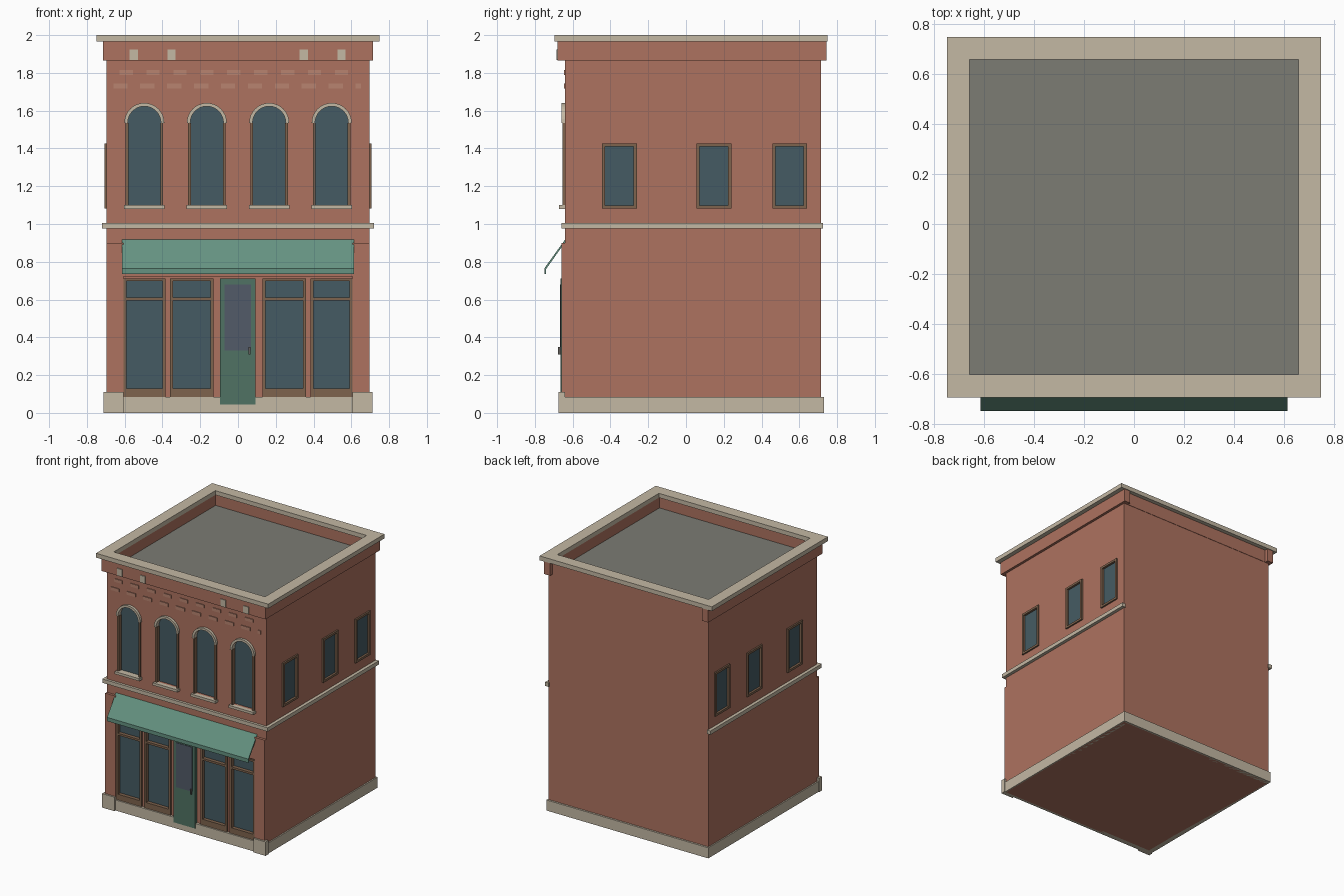
import bpy, bmesh, math

if "Cube" in bpy.data.objects:
    bpy.data.objects.remove(bpy.data.objects["Cube"])


def mat(name, r, g, b):
    m = bpy.data.materials.new(name)
    m.diffuse_color = (r, g, b, 1)
    m.use_nodes = True
    m.node_tree.nodes["Principled BSDF"].inputs["Base Color"].default_value = m.diffuse_color
    return m


BRICK = mat("brick", 0.42, 0.17, 0.115)
PALE = mat("pale_brick", 0.48, 0.23, 0.16)
STONE = mat("stone", 0.55, 0.48, 0.37)
GLASS = mat("glass", 0.06, 0.105, 0.125)
WOOD = mat("wood", 0.21, 0.125, 0.075)
GREEN = mat("door_green", 0.08, 0.17, 0.125)
CANVAS = mat("canvas", 0.13, 0.29, 0.22)
ROOF = mat("roofing", 0.2, 0.2, 0.175)
PANE = mat("door_pane", 0.085, 0.105, 0.14)
METAL = mat("metal", 0.12, 0.11, 0.1)


def make(name, material, boxes=(), prisms=()):
    """One object from boxes (x0,x1,y0,y1,z0,z1) and prisms (xz outline, y0, y1)."""
    bm = bmesh.new()
    solids = list(prisms)
    for x0, x1, y0, y1, z0, z1 in boxes:
        solids.append(([(x0, z0), (x1, z0), (x1, z1), (x0, z1)], y0, y1))
    for pts, y0, y1 in solids:
        a = [bm.verts.new((x, y0, z)) for x, z in pts]
        b = [bm.verts.new((x, y1, z)) for x, z in pts]
        bm.faces.new(a)
        bm.faces.new(b[::-1])
        for i in range(len(a)):
            j = (i + 1) % len(a)
            bm.faces.new((a[j], a[i], b[i], b[j]))
    bmesh.ops.recalc_face_normals(bm, faces=bm.faces)
    me = bpy.data.meshes.new(name)
    bm.to_mesh(me)
    bm.free()
    ob = bpy.data.objects.new(name, me)
    bpy.context.collection.objects.link(ob)
    if material:
        me.materials.append(material)
    return ob


def ring(x0, x1, y0, y1, w, z0, z1):
    """Four boxes around a rectangle, w = border width."""
    return [(x0, x1, y0, y0 + w, z0, z1), (x0, x1, y1 - w, y1, z0, z1),
            (x0, x0 + w, y0 + w, y1 - w, z0, z1), (x1 - w, x1, y0 + w, y1 - w, z0, z1)]


def arc(cx, cz, r, n=16):
    return [(cx + r * math.cos(math.pi * i / n), cz + r * math.sin(math.pi * i / n))
            for i in range(n + 1)]


FRONT, BACK, SIDE = -0.64, 0.715, 0.695
ARCH_X = (-0.496, -0.165, 0.165, 0.496)
SHOP = ((-0.605, -0.385), (-0.36, -0.13), (0.13, 0.36), (0.385, 0.605))
SIDE_Y = ((-0.445, -0.26), (0.055, 0.24), (0.458, 0.64))
Z_SPRING, R = 1.535, 0.09


def arch_outline(cx):
    return [(cx - R, 1.1), (cx + R, 1.1)] + arc(cx, Z_SPRING, R)


# brick body with window recesses
body = make("brick_body", BRICK, [(-SIDE, SIDE, FRONT, BACK, 0, 1.87)])
holes = [(a + 0.012, b - 0.012, -0.8, -0.618, 0.1, 0.7) for a, b in SHOP]
holes += [(min(s * 0.685, s * 0.8), max(s * 0.685, s * 0.8), a + 0.012, b - 0.012, 1.095, 1.415)
          for a, b in SIDE_Y for s in (-1, 1)]
cutter = make("window_cutter", None, holes, [(arch_outline(x), -0.8, -0.615) for x in ARCH_X])
cutter.hide_render = True
mod = body.modifiers.new("recesses", 'BOOLEAN')
mod.operation, mod.object, mod.solver = 'DIFFERENCE', cutter, 'EXACT'
bpy.context.view_layer.objects.active = body
bpy.ops.object.modifier_apply(modifier=mod.name)
bpy.data.objects.remove(cutter)

# stone base, corner piers and their plinths
make("stone_base", STONE, ring(-0.705, 0.705, -0.66, 0.73, 0.04, 0, 0.083))
for s, side in ((-1, "left"), (1, "right")):
    x = sorted((s * 0.605, s * SIDE))
    p = sorted((s * 0.605, s * 0.712))
    make(side + "_pier", BRICK, [(*x, -0.66, FRONT + 0.01, 0.08, 0.9)])
    make(side + "_pier_plinth", STONE, [(*p, -0.674, FRONT, 0, 0.11)])

# stone string course, on front and sides
make("string_course", STONE, [(-0.72, 0.72, -0.66, FRONT + 0.01, 0.975, 1.005)] +
     [(*sorted((s * 0.69, s * 0.72)), -0.63, 0.725, 0.975, 1.005) for s in (-1, 1)])

# frieze, parapet, coping and roof
make("frieze", BRICK, [(-0.715, 0.715, -0.68, -0.615, 1.865, 1.967),
                       (-0.67, 0.67, 0.667, 0.718, 1.865, 1.967)] +
     [(*sorted((s * 0.662, s * 0.715)), -0.615, 0.745, 1.865, 1.967) for s in (-1, 1)])
make("coping", STONE, ring(-0.75, 0.75, -0.695, 0.75, 0.091, 1.966, 2.0))
make("roof", ROOF, [(-0.665, 0.665, -0.62, 0.67, 1.86, 1.88)])
make("frieze_brackets", STONE, [(x - 0.022, x + 0.022, -0.686, -0.67, 1.868, 1.925)
                                for x in (-0.552, -0.352, 0.348, 0.548)])

# raised brick pattern under the frieze
bricks = [(-0.627 + 0.1425 * i, -0.557 + 0.1425 * i, -0.646, -0.63, 1.79, 1.815) for i in range(9)]
bricks += [(-0.66 + 0.1425 * i, min(-0.585 + 0.1425 * i, 0.65), -0.646, -0.63, 1.717, 1.743)
           for i in range(10)]
make("raised_bricks", PALE, bricks)

# arched upper windows
make("arched_glass", GLASS, prisms=[(arch_outline(x), -0.622, -0.61) for x in ARCH_X])
make("arch_trim", STONE, prisms=[(arc(x, Z_SPRING, 0.106) + arc(x, Z_SPRING, 0.088)[::-1], -0.66, -0.62)
                                 for x in ARCH_X])
make("arched_window_jambs", WOOD, [(*sorted((x + s * 0.085, x + s * 0.1)), -0.653, -0.618, 1.1, Z_SPRING)
                                   for x in ARCH_X for s in (-1, 1)])
make("arched_window_sills", STONE, [(x - 0.107, x + 0.107, -0.673, -0.615, 1.08, 1.1) for x in ARCH_X])

# side windows, framed on three positions per side
frames, panes = [], []
for s in (-1, 1):
    fx = sorted((s * 0.683, s * 0.707))
    for a, b in SIDE_Y:
        w = 0.017
        frames += [(*fx, a, a + w, 1.082, 1.427), (*fx, b - w, b, 1.082, 1.427),
                   (*fx, a + w, b - w, 1.082, 1.082 + w), (*fx, a + w, b - w, 1.427 - w, 1.427)]
        panes.append((*sorted((s * 0.68, s * 0.69)), a + w, b - w, 1.095, 1.415))
make("side_window_frames", WOOD, frames)
make("side_window_glass", GLASS, panes)

# shop windows with transom bar and kick panel
frames, panes = [], []
for a, b in SHOP:
    w, y0, y1 = 0.016, -0.653, -0.615
    frames += [(a, a + w, y0, y1, 0.085, 0.712), (b - w, b, y0, y1, 0.085, 0.712),
               (a + w, b - w, y0, y1, 0.085, 0.13), (a + w, b - w, y0, y1, 0.698, 0.712),
               (a + w, b - w, y0, y1, 0.594, 0.61)]
    panes.append((a + w, b - w, -0.625, -0.61, 0.12, 0.7))
make("shop_window_frames", WOOD, frames)
make("shop_window_glass", GLASS, panes)
make("shop_lintel", BRICK, [(-0.61, 0.61, -0.655, -0.63, 0.722, 0.885)])

# door with raised pane and handle
make("door", GREEN, [(-0.095, 0.092, -0.664, -0.63, 0.045, 0.712)])
make("door_pane", PANE, [(-0.072, 0.068, -0.668, -0.66, 0.33, 0.68)])
make("door_handle", METAL, [(0.056, 0.066, -0.678, -0.66, 0.31, 0.35)])

# sloped awning in eight panels with a short valance
profile = [(-0.64, 0.918), (-0.75, 0.765), (-0.75, 0.735), (-0.742, 0.735), (-0.742, 0.76), (-0.64, 0.903)]
bm = bmesh.new()
rows = [[bm.verts.new((-0.615 + 1.23 * i / 8, y, z)) for y, z in profile] for i in range(9)]
for r0, r1 in zip(rows, rows[1:]):
    for i in range(6):
        j = (i + 1) % 6
        bm.faces.new((r0[i], r0[j], r1[j], r1[i]))
bm.faces.new(rows[0])
bm.faces.new(rows[-1][::-1])
bmesh.ops.recalc_face_normals(bm, faces=bm.faces)
me = bpy.data.meshes.new("awning")
bm.to_mesh(me)
bm.free()
me.materials.append(CANVAS)
bpy.context.collection.objects.link(bpy.data.objects.new("awning", me))
